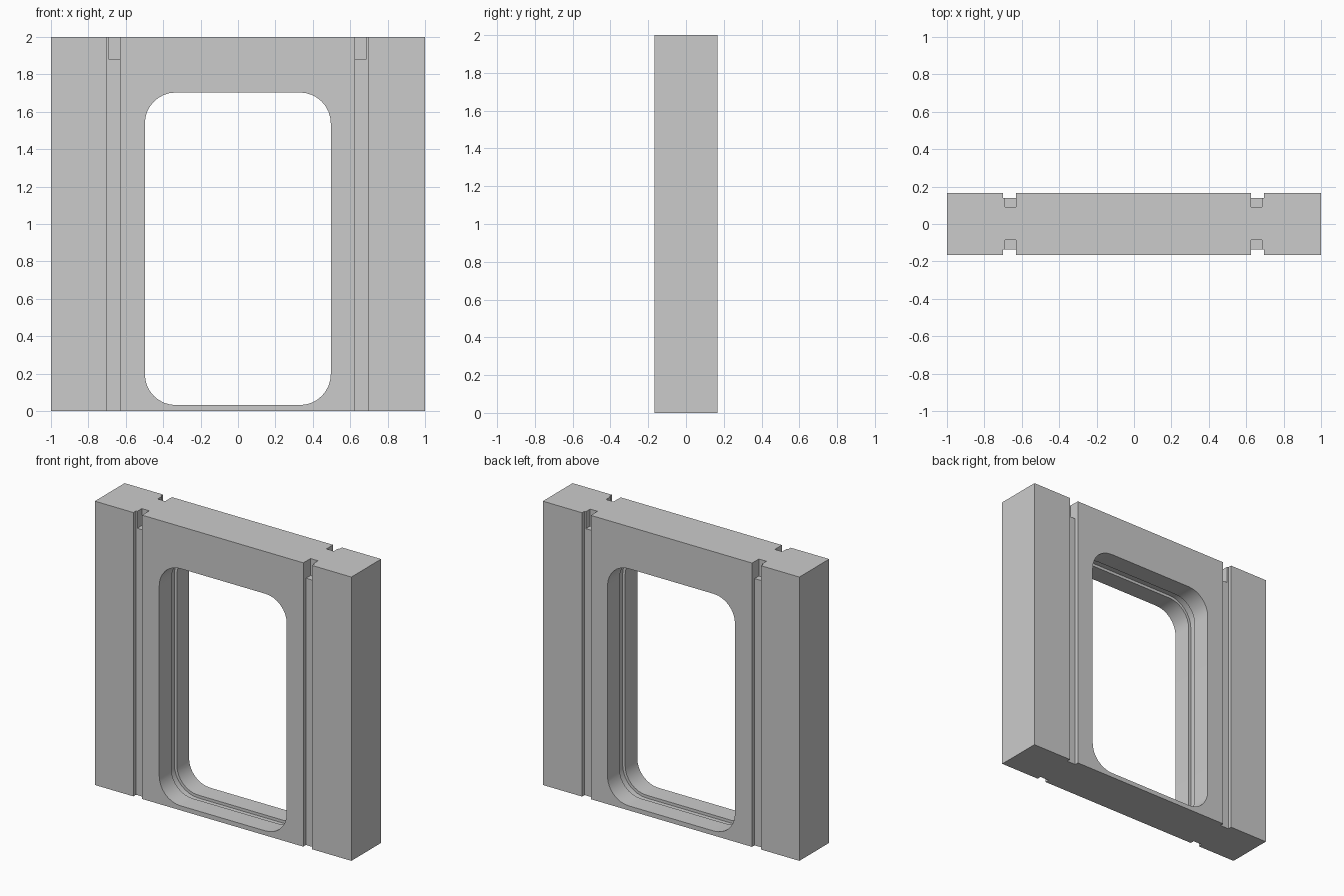
import bpy, bmesh, math

if "Cube" in bpy.data.objects:
    bpy.data.objects.remove(bpy.data.objects["Cube"])

DEPTH = 0.166          # half thickness of the panel


def prism(name, outline, y0, y1):
    """Extrude an (x, z) outline from y0 to y1."""
    bm = bmesh.new()
    face = bm.faces.new([bm.verts.new((x, y0, z)) for x, z in outline])
    new = bmesh.ops.extrude_face_region(bm, geom=[face])["geom"]
    verts = [g for g in new if isinstance(g, bmesh.types.BMVert)]
    bmesh.ops.translate(bm, verts=verts, vec=(0, y1 - y0, 0))
    bmesh.ops.recalc_face_normals(bm, faces=bm.faces)
    mesh = bpy.data.meshes.new(name)
    bm.to_mesh(mesh)
    bm.free()
    obj = bpy.data.objects.new(name, mesh)
    bpy.context.collection.objects.link(obj)
    return obj


def rect(x0, x1, z0, z1):
    return [(x0, z0), (x1, z0), (x1, z1), (x0, z1)]


def rounded(x0, x1, z0, z1, r, steps=8):
    corners = [(x1 - r, z1 - r), (x0 + r, z1 - r), (x0 + r, z0 + r), (x1 - r, z0 + r)]
    return [(cx + r * math.cos(math.pi / 2 * (q + i / steps)),
             cz + r * math.sin(math.pi / 2 * (q + i / steps)))
            for q, (cx, cz) in enumerate(corners) for i in range(steps + 1)]


def cut(target, cutter):
    mod = target.modifiers.new("cut", 'BOOLEAN')
    mod.operation = 'DIFFERENCE'
    mod.solver = 'EXACT'
    mod.object = cutter
    bpy.context.view_layer.objects.active = target
    bpy.ops.object.modifier_apply(modifier=mod.name)
    bpy.data.objects.remove(cutter)


# Wall slab
panel = prism("wall_panel", rect(-1, 1, 0, 2), -DEPTH, DEPTH)

# Window opening and the seal channel around its reveal
cut(panel, prism("window_cutter", rounded(-0.498, 0.496, 0.032, 1.703, 0.165), -0.5, 0.5))
cut(panel, prism("channel_cutter", rounded(-0.518, 0.516, 0.012, 1.723, 0.185), -0.031, 0.031))

# Vertical grooves with deeper notches at the top, on both faces
for groove, notch in (((-0.70, -0.631), (-0.69, -0.632)),
                      ((0.625, 0.694), (0.626, 0.684))):
    for outside, groove_y, notch_y in ((-0.3, -0.136, -0.086), (0.3, 0.138, 0.091)):
        cut(panel, prism("groove_cutter", rect(*groove, -0.1, 2.1), outside, groove_y))
        cut(panel, prism("notch_cutter", rect(*notch, 1.88, 2.1), outside, notch_y))

# Smooth only the rounded window corners
panel.select_set(True)
bpy.context.view_layer.objects.active = panel
bpy.ops.object.shade_smooth_by_angle(angle=math.radians(30))
